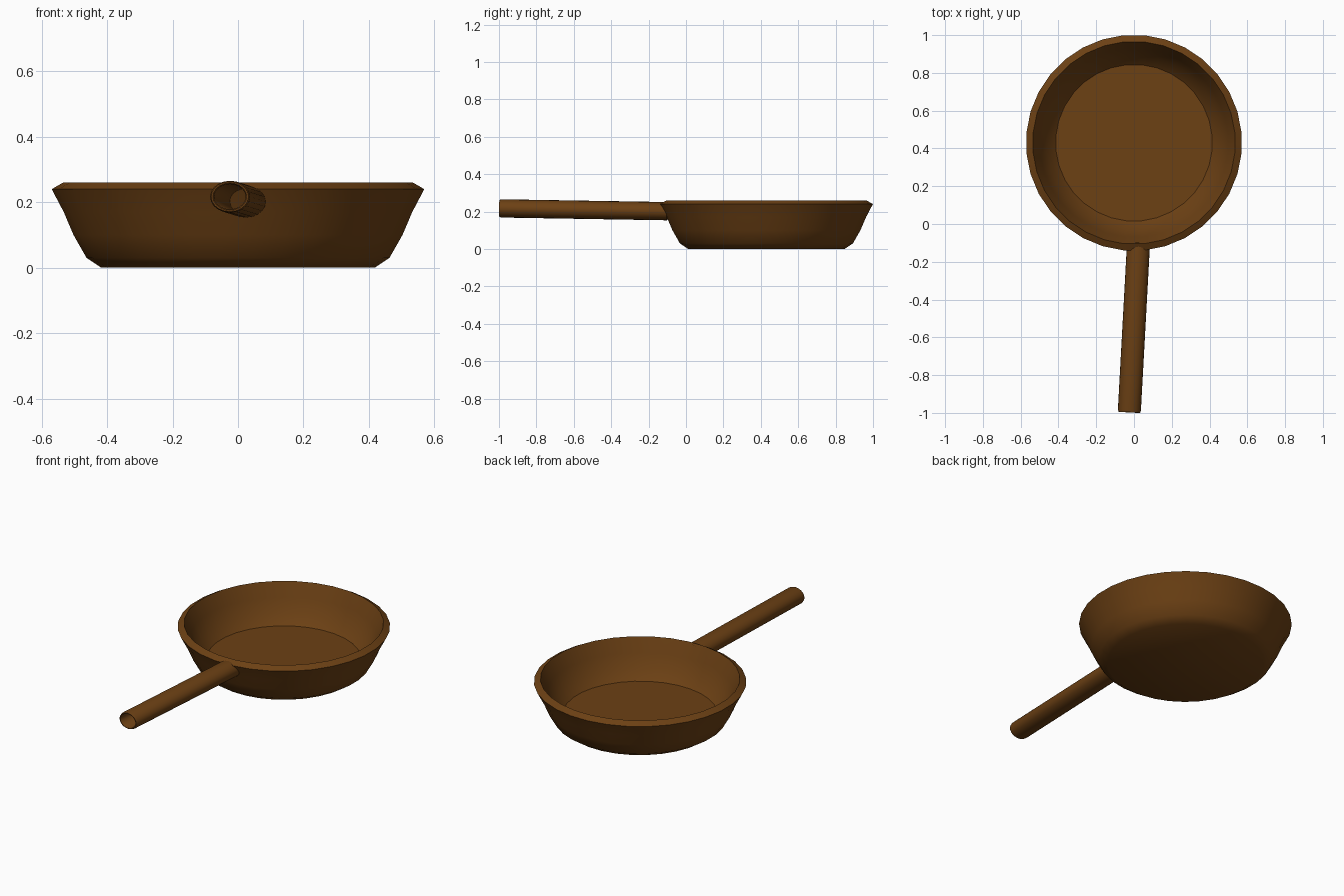
import bpy, bmesh, math
from mathutils import Vector, Matrix

if "Cube" in bpy.data.objects:
    bpy.data.objects.remove(bpy.data.objects["Cube"])

brown = bpy.data.materials.new("brown")
brown.diffuse_color = (0.15, 0.052, 0.007, 1)
brown.use_nodes = True
brown.node_tree.nodes["Principled BSDF"].inputs["Base Color"].default_value = brown.diffuse_color


def lathe(name, profile, sides, matrix, closed=False, start=0.0):
    """Spin (radius, height) points about z; radius 0 becomes a pole."""
    bm = bmesh.new()
    rings = []
    for r, z in profile:
        n = 1 if r == 0 else sides
        rings.append([bm.verts.new((r * math.cos(start + 2 * math.pi * i / sides),
                                    r * math.sin(start + 2 * math.pi * i / sides), z))
                      for i in range(n)])
    pairs = list(zip(rings, rings[1:]))
    if closed:
        pairs.append((rings[-1], rings[0]))
    for a, b in pairs:
        for i in range(sides):
            j = (i + 1) % sides
            quad = [a[i % len(a)], a[j % len(a)], b[j % len(b)], b[i % len(b)]]
            bm.faces.new(list(dict.fromkeys(quad)))
    bmesh.ops.recalc_face_normals(bm, faces=bm.faces)
    bm.transform(matrix)
    mesh = bpy.data.meshes.new(name)
    bm.to_mesh(mesh)
    bm.free()
    mesh.materials.append(brown)
    ob = bpy.data.objects.new(name, mesh)
    bpy.context.collection.objects.link(ob)
    bpy.ops.object.select_all(action='DESELECT')
    ob.select_set(True)
    bpy.context.view_layer.objects.active = ob
    bpy.ops.object.shade_smooth_by_angle(angle=math.radians(40))
    return ob


# Pan bowl: underside, flared outer wall, bevelled rim, inner wall, floor
bowl = [(0, 0), (0.42, 0), (0.465, 0.03), (0.505, 0.10), (0.535, 0.17),
        (0.572, 0.24), (0.537, 0.26), (0.50, 0.18), (0.465, 0.10),
        (0.415, 0.05), (0, 0.05)]
lathe("pan_bowl", bowl, 32, Matrix.Translation((0, 0.43, 0)), start=math.pi / 32)

# Handle: hollow oval tube, slightly skewed and rising toward the open end
tip = Vector((-0.025, -0.997, 0.217))
root = Vector((0.024, -0.10, 0.202))
axis = root - tip
frame = (Matrix.Translation(tip) @ axis.to_track_quat('Z', 'Y').to_matrix().to_4x4()
         @ Matrix.Diagonal((1, 0.8, 1, 1)))
length = axis.length
tube = [(0.048, 0.006), (0.052, 0), (0.057, 0), (0.061, 0.012),
        (0.061, length), (0.048, length)]
lathe("handle", tube, 20, frame, closed=True)
